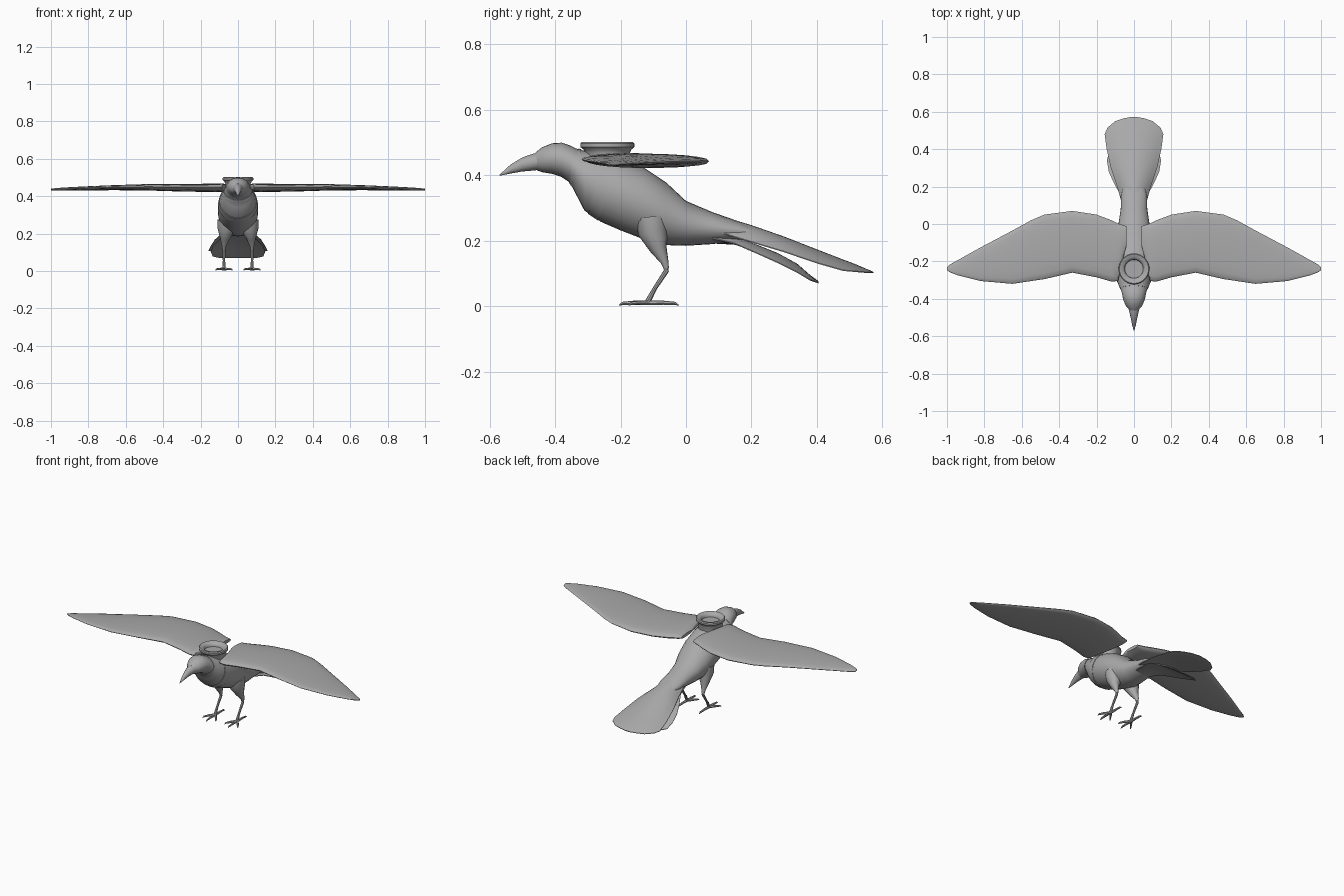
import bpy, bmesh, math
from mathutils import Vector

if "Cube" in bpy.data.objects:
    bpy.data.objects.remove(bpy.data.objects["Cube"])

grey = bpy.data.materials.new("plumage grey")
grey.diffuse_color = (0.4, 0.4, 0.4, 1)
grey.use_nodes = True
grey.node_tree.nodes["Principled BSDF"].inputs["Base Color"].default_value = grey.diffuse_color


def loft(name, rings, caps=True, angle=40):
    """Skin a list of equal-length point rings."""
    bm = bmesh.new()
    vs = [[bm.verts.new(p) for p in r] for r in rings]
    n = len(vs[0])
    for a, b in zip(vs, vs[1:]):
        for i in range(n):
            j = (i + 1) % n
            bm.faces.new((a[i], a[j], b[j], b[i]))
    if caps:
        bm.faces.new(vs[0])
        bm.faces.new(vs[-1])
    bmesh.ops.recalc_face_normals(bm, faces=bm.faces)
    me = bpy.data.meshes.new(name)
    bm.to_mesh(me)
    bm.free()
    me.materials.append(grey)
    ob = bpy.data.objects.new(name, me)
    bpy.context.collection.objects.link(ob)
    bpy.ops.object.select_all(action='DESELECT')
    ob.select_set(True)
    bpy.context.view_layer.objects.active = ob
    bpy.ops.object.shade_smooth_by_angle(angle=math.radians(angle))
    return ob


def angles(n):
    return [2 * math.pi * i / n for i in range(n)]


def oval(y, top, bot, hw, n=24):
    c, h = (top + bot) / 2, (top - bot) / 2
    return [(hw * math.cos(a), y, c + h * math.sin(a)) for a in angles(n)]


def tube(name, path, n=8):
    """Round limb through (x, y, z, radius) points."""
    pts = [Vector(p[:3]) for p in path]
    rings = []
    for i, p in enumerate(pts):
        d = (pts[min(i + 1, len(pts) - 1)] - pts[max(i - 1, 0)]).normalized()
        u = d.cross(Vector((1, 0.01, 0.3))).normalized()
        v = d.cross(u)
        rings.append([p + path[i][3] * (u * math.cos(a) + v * math.sin(a)) for a in angles(n)])
    return loft(name, rings)


# Head and body: y, top, bottom, half width
BODY = [(-.462, .468, .418, .022), (-.44, .486, .41, .042), (-.41, .498, .405, .056),
        (-.38, .50, .395, .063), (-.355, .492, .378, .068), (-.335, .482, .34, .078),
        (-.31, .475, .292, .09), (-.26, .468, .258, .102), (-.20, .452, .232, .108),
        (-.13, .425, .205, .108), (-.06, .378, .187, .10), (0, .322, .185, .083),
        (.08, .288, .19, .071), (.16, .26, .20, .068), (.22, .235, .205, .05)]
loft("body", [oval(*s) for s in BODY])

# Beak, curving down to the tip
loft("beak", [oval(*s, n=12) for s in [(-.435, .472, .418, .034), (-.465, .467, .415, .026),
     (-.50, .455, .412, .018), (-.535, .434, .406, .011), (-.57, .402, .399, .002)]])


def body_at(y):
    for a, b in zip(BODY, BODY[1:]):
        if a[0] <= y <= b[0]:
            t = (y - a[0]) / (b[0] - a[0])
            return [p + (q - p) * t for p, q in zip(a, b)]
    return BODY[-1]


def strap_ring(y0, slope, off):
    """Slanted ring lying on the body skin."""
    ring = []
    for a in angles(32):
        y = y0
        for _ in range(8):
            _, top, bot, hw = body_at(y)
            z = (top + bot) / 2 + ((top - bot) / 2 + off) * math.sin(a)
            y = y0 + slope * (z - .35)
        ring.append(((hw + off) * math.cos(a), y, z))
    return ring


# Harness strap and neck collar
for name, (ya, ka), (yb, kb) in (("harness_strap", (-.28, .29), (-.236, .37)),
                                 ("neck_collar", (-.366, .28), (-.356, .28))):
    loft(name, [strap_ring(ya, ka, -.003), strap_ring(ya, ka, .002),
                strap_ring(yb, kb, .002), strap_ring(yb, kb, -.003)], caps=False)

# Flared ring seat on the back
SEAT = [(.068, .41), (.068, .468), (.074, .48), (.083, .487), (.083, .497), (.078, .502),
        (.06, .498), (.051, .49), (.049, .478)]
loft("back_ring", [[(r * math.cos(a), -.24 + r * math.sin(a), z) for a in angles(28)]
                   for r, z in SEAT])


def blade(name, sections):
    """Drooping feather fan: y, centre top, droop, thickness, half width."""
    rings = []
    for y, top, droop, th, hw in sections:
        us = [i / 6 - 1 for i in range(13)]
        up = [(u * hw, y, top - droop * u * u) for u in us]
        low = [(u * hw, y, top - droop * u * u - .003 - th * (1 - u * u)) for u in reversed(us)]
        rings.append(up + low)
    loft(name, rings)


# Two stacked tail fans
blade("upper_tail", [(.06, .285, .04, .05, .06), (.12, .272, .05, .05, .068),
                     (.2, .248, .05, .04, .09), (.3, .213, .045, .025, .124),
                     (.4, .174, .04, .018, .146), (.48, .143, .032, .014, .157),
                     (.515, .130, .022, .012, .142), (.55, .115, .01, .008, .10),
                     (.565, .109, .004, .004, .055), (.573, .105, .001, .001, .012)])
blade("lower_tail", [(.08, .23, .02, .035, .055), (.15, .213, .02, .022, .07),
                     (.22, .187, .025, .018, .108), (.28, .163, .028, .014, .135),
                     (.34, .13, .025, .012, .145), (.38, .095, .014, .008, .135),
                     (.405, .077, .004, .003, .10)])

# Wing stations: x, leading y, trailing y, centre z, thickness
WING = [(.04, -.12, -.012, .449, .02), (.06, -.19, -.005, .447, .034),
        (.085, -.305, .003, .446, .044), (.12, -.308, .02, .445, .045),
        (.2, -.285, .05, .445, .043), (.33, -.26, .07, .446, .04),
        (.48, -.295, .05, .448, .034), (.55, -.305, .02, .447, .031),
        (.65, -.32, -.035, .446, .027), (.82, -.305, -.125, .442, .02),
        (.94, -.275, -.192, .438, .015), (.985, -.258, -.217, .436, .011),
        (1.0, -.248, -.23, .436, .005)]


def wing_ring(s, x, y0, y1, z, th):
    ring = []
    for a in angles(20):
        u, w = (1 - math.cos(a)) / 2, math.sin(a)
        lift = math.copysign(abs(w) ** .8, w) * th / 2
        ring.append((s * x, y0 + (y1 - y0) * u, z + lift + .006 * (.5 - u)))
    return ring


for s, side in ((1, "right"), (-1, "left")):
    loft(side + "_wing", [wing_ring(s, *st) for st in WING])
    # Feathered thigh, thin shin and four toes
    x = .075 * s
    tube(side + "_thigh", [(.06 * s, -.105, .27, .05), (.064 * s, -.1, .225, .046),
                           (.07 * s, -.084, .175, .026), (x, -.065, .135, .012),
                           (x, -.06, .115, .008)], 12)
    tube(side + "_shin", [(x, -.066, .135, .009), (x, -.06, .108, .008),
                          (x, -.095, .055, .0065), (x, -.118, .012, .009)])
    for i, (dx, y) in enumerate([(0, -.205), (.045, -.175), (-.045, -.175), (0, -.022)]):
        my = (-.115 + y) / 2
        tube(f"{side}_toe_{i + 1}", [(x, -.115, .011, .008), (x + dx * .55, my, .011, .0065),
                                     (x + dx * .9, my + (y - my) * .75, .009, .005),
                                     (x + dx, y, .003, .0015)], 6)
